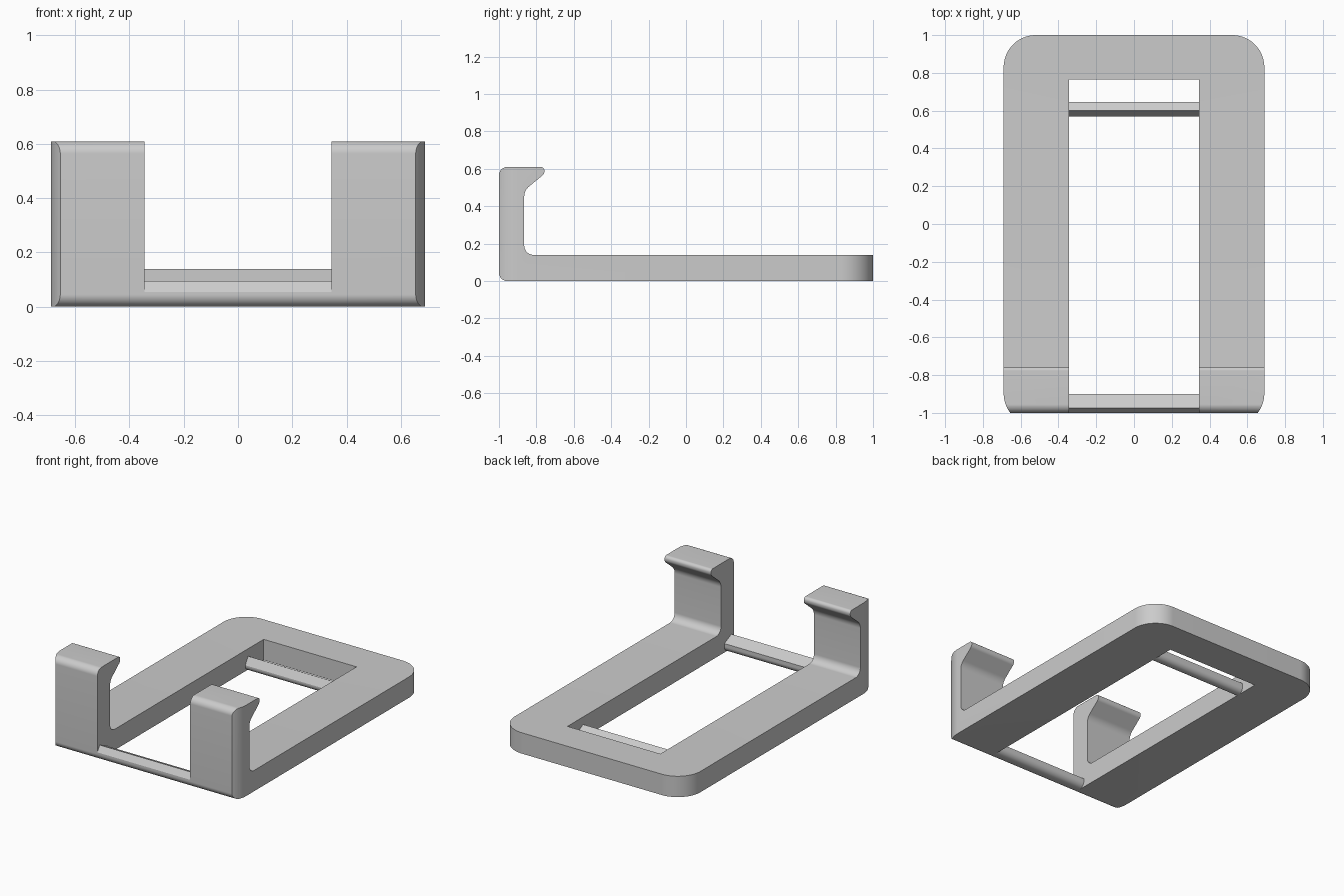
import bpy, bmesh
from math import sin, tan
from mathutils import Vector

if "Cube" in bpy.data.objects:
    bpy.data.objects.remove(bpy.data.objects["Cube"], do_unlink=True)

GREY = (0.6, 0.6, 0.6, 1)
grey = bpy.data.materials.new("plain grey")
grey.use_nodes = True
grey.diffuse_color = GREY
grey.node_tree.nodes["Principled BSDF"].inputs["Base Color"].default_value = GREY


def rounded(corners, steps=10):
    """Outline with each corner (u, v, radius) replaced by an arc."""
    out = []
    for i, (u, v, r) in enumerate(corners):
        p = Vector((u, v))
        if r == 0:
            out.append(p)
            continue
        a = (Vector(corners[i - 1][:2]) - p).normalized()
        b = (Vector(corners[(i + 1) % len(corners)][:2]) - p).normalized()
        half = a.angle(b) / 2
        centre = p + (a + b).normalized() * (r / sin(half))
        start = p + a * (r / tan(half)) - centre
        end = p + b * (r / tan(half)) - centre
        for k in range(steps + 1):
            out.append(centre + start.lerp(end, k / steps).normalized() * r)
    return out


def prism(name, outline, low, high, place):
    """Extrude a 2D outline between two levels; place maps (u, v, level) to xyz."""
    bm = bmesh.new()
    rings = [[bm.verts.new(place(p.x, p.y, w)) for p in outline] for w in (low, high)]
    n = len(outline)
    for ring in rings:
        bm.faces.new(ring)
    for i in range(n):
        j = (i + 1) % n
        bm.faces.new((rings[0][i], rings[0][j], rings[1][j], rings[1][i]))
    bmesh.ops.recalc_face_normals(bm, faces=bm.faces)
    mesh = bpy.data.meshes.new(name)
    bm.to_mesh(mesh)
    bm.free()
    mesh.materials.append(grey)
    obj = bpy.data.objects.new(name, mesh)
    bpy.context.collection.objects.link(obj)
    return obj


def select(obj):
    bpy.ops.object.select_all(action="DESELECT")
    obj.select_set(True)
    bpy.context.view_layer.objects.active = obj


def cut(obj, tool, operation):
    mod = obj.modifiers.new("cut", "BOOLEAN")
    mod.operation, mod.object, mod.solver = operation, tool, "EXACT"
    select(obj)
    bpy.ops.object.modifier_apply(modifier=mod.name)
    bpy.data.objects.remove(tool, do_unlink=True)


def along_x(u, v, w):
    return (w, u, v)


def along_z(u, v, w):
    return (u, v, w)


# Side profile: flat base with an upright and a hooked lip at the front
HALF, GAP, BACK = 0.69, 0.345, 0.765
profile = rounded([(-1, 0, 0.045), (1.1, 0, 0), (1.1, 0.14, 0), (-0.865, 0.14, 0.05),
                   (-0.865, 0.484, 0.07), (-0.757, 0.573, 0.03),
                   (-0.757, 0.61, 0.02), (-1, 0.61, 0.045)])
frame = prism("hooked_frame", profile, -HALF - 0.1, HALF + 0.1, along_x)

# Plan outline: rounded corners, the front pair truncated by the front face
plan = rounded([(-HALF, -1.067, 0.17), (HALF, -1.067, 0.17),
                (HALF, 1, 0.17), (-HALF, 1, 0.17)], 16)
cut(frame, prism("plan_cutter", plan, -1, 2, along_z), "INTERSECT")

# Central opening, running out through the front
opening = rounded([(-GAP, -2, 0), (GAP, -2, 0), (GAP, BACK, 0), (-GAP, BACK, 0)])
cut(frame, prism("opening_cutter", opening, -1, 2, along_z), "DIFFERENCE")

# Cross bars with a ridged top and a rounded underside
front_bar = prism("front_cross_bar", rounded([
    (-1, 0, 0.045), (-0.9, 0, 0.04), (-0.9, 0.06, 0),
    (-0.975, 0.095, 0), (-1, 0.055, 0)]), -GAP, GAP, along_x)
back_bar = prism("back_cross_bar", rounded([
    (0.57, 0, 0.035), (0.645, 0, 0.035), (0.645, 0.065, 0),
    (0.6, 0.09, 0), (0.57, 0.04, 0)]), -GAP, GAP, along_x)

for part in (frame, front_bar, back_bar):
    select(part)
    bpy.ops.object.shade_smooth_by_angle(angle=0.5)
